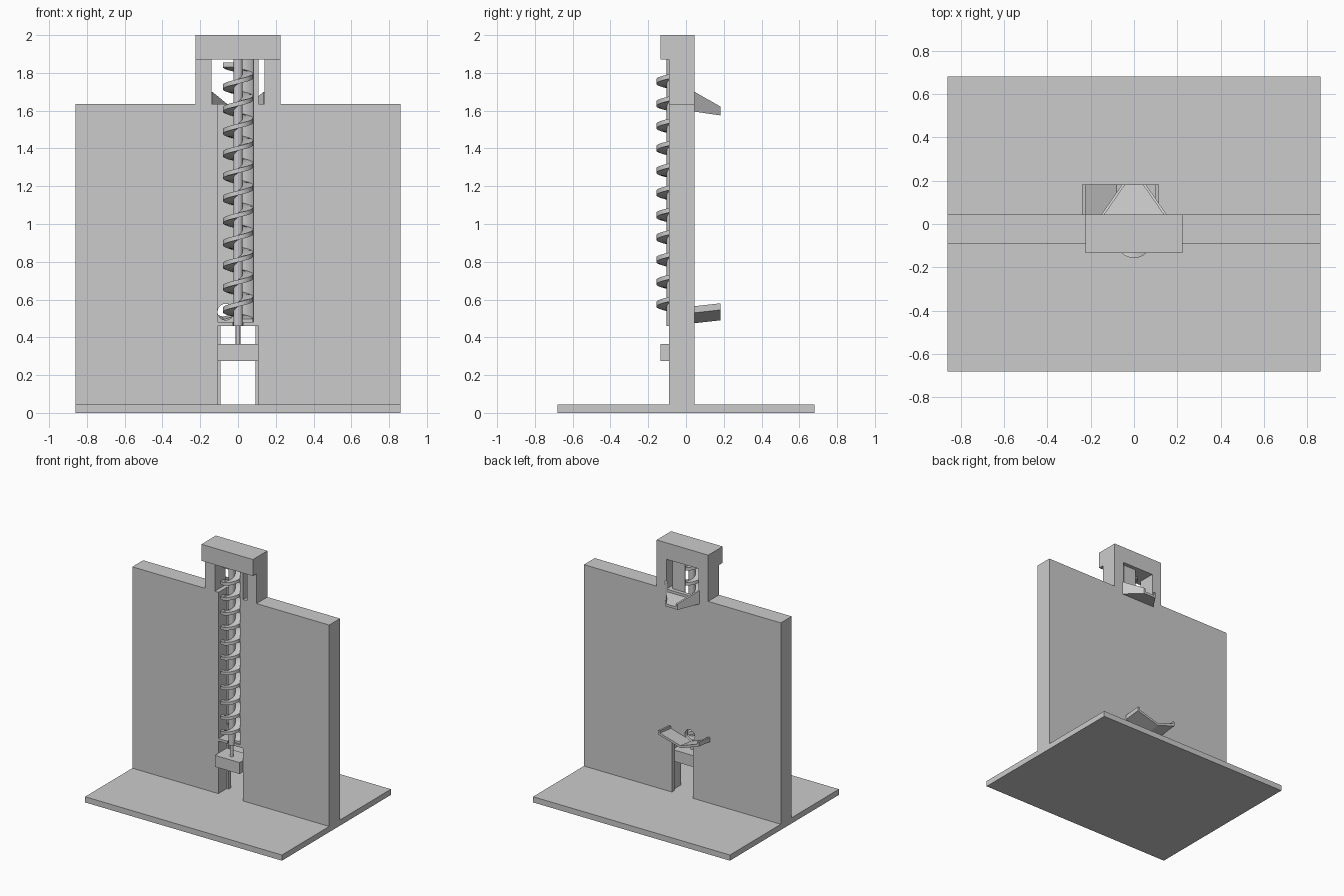
import bpy, bmesh, math
from mathutils import Vector

if "Cube" in bpy.data.objects:
    bpy.data.objects.remove(bpy.data.objects["Cube"])

GREY = bpy.data.materials.new("light_grey")
GREY.diffuse_color = (0.6, 0.6, 0.6, 1)
GREY.use_nodes = True
GREY.node_tree.nodes["Principled BSDF"].inputs["Base Color"].default_value = GREY.diffuse_color


def finish(name, bm):
    bmesh.ops.recalc_face_normals(bm, faces=bm.faces)
    me = bpy.data.meshes.new(name)
    bm.to_mesh(me)
    bm.free()
    me.materials.append(GREY)
    ob = bpy.data.objects.new(name, me)
    bpy.context.collection.objects.link(ob)
    return ob


def box(name, x, y, z):
    bm = bmesh.new()
    bmesh.ops.create_cube(bm, size=1)
    for v in bm.verts:
        v.co = [r[0] + (c + 0.5) * (r[1] - r[0]) for c, r in zip(v.co, (x, y, z))]
    return finish(name, bm)


def extrude_y(name, outline, y0, y1, rise=0.0):
    """Extrude an x-z outline along y, optionally climbing in z."""
    bm = bmesh.new()
    face = bm.faces.new([bm.verts.new((x, y0, z)) for x, z in outline])
    new = bmesh.ops.extrude_face_region(bm, geom=[face])["geom"]
    for v in new:
        if isinstance(v, bmesh.types.BMVert):
            v.co += Vector((0, y1 - y0, rise))
    return finish(name, bm)


def cylinder(name, r, z0, z1, x=0, y=0, sides=48):
    bm = bmesh.new()
    bmesh.ops.create_cone(bm, cap_ends=True, segments=sides, radius1=r, radius2=r, depth=z1 - z0)
    bmesh.ops.translate(bm, verts=bm.verts, vec=(x, y, (z0 + z1) / 2))
    return finish(name, bm)


def activate(ob):
    bpy.ops.object.select_all(action='DESELECT')
    ob.select_set(True)
    bpy.context.view_layer.objects.active = ob


def cut(ob, *cutters):
    for c in cutters:
        activate(ob)
        m = ob.modifiers.new("cut", 'BOOLEAN')
        m.operation, m.solver, m.object = 'DIFFERENCE', 'EXACT', c
        bpy.ops.object.modifier_apply(modifier=m.name)
        bpy.data.objects.remove(c)


def smooth(ob):
    activate(ob)
    bpy.ops.object.shade_smooth_by_angle(angle=math.radians(30))


FRONT, BACK, RECESS = -0.09, 0.045, 0.015
AXIS_Y = -0.077

# Base plate
box("base_plate", (-0.86, 0.86), (-0.68, 0.68), (0, 0.045))

# Upright wall with raised neck, screw recess, lower slot, window and ball inlet
half = [(0.86, 0.045), (0.86, 1.635), (0.225, 1.635), (0.225, 1.87)]
wall = extrude_y("wall", half + [(-x, z) for x, z in reversed(half)], FRONT, BACK)
inlet = extrude_y("inlet_cutter", [(-0.065 + 0.043 * math.cos(a * math.pi / 16),
                                    0.535 + 0.043 * math.sin(a * math.pi / 16))
                                   for a in range(32)], -0.05, 0.1)
cut(wall,
    box("recess_cutter", (-0.108, 0.108), (-0.2, RECESS), (0.0, 1.9)),
    box("slot_cutter", (-0.092, 0.092), (-0.2, 0.2), (0.0, 0.46)),
    box("window_cutter", (-0.14, 0.14), (-0.2, 0.2), (1.635, 1.9)),
    inlet)
smooth(wall)

# Top cap overhanging the front
box("top_cap", (-0.225, 0.225), (-0.135, BACK), (1.87, 2.0))

# Half-round guide to the right of the screw, and the floor under it
guide = box("screw_guide", (0.0, 0.108), (FRONT, RECESS), (0.46, 1.87))
cut(guide, cylinder("groove_cutter", 0.082, 0.4, 1.95, 0, AXIS_Y))
smooth(guide)
floor = box("guide_floor", (-0.108, 0.108), (FRONT, RECESS), (0.46, 0.48))
cut(floor, cylinder("floor_cutter", 0.03, 0.4, 0.6, 0, AXIS_Y))

# Lower bearing block
box("bearing_block", (-0.108, 0.108), (-0.135, RECESS), (0.275, 0.365))

# Screw shaft and its thinner pin
smooth(cylinder("screw_shaft", 0.025, 0.46, 1.87, 0, AXIS_Y, 32))
smooth(cylinder("screw_pin", 0.012, 0.36, 0.465, 0, AXIS_Y, 24))

# Screw blade: rectangular section swept along a helix
bm = bmesh.new()
turns, steps, pitch = 11.5, 40, 0.118
rings = []
for i in range(int(turns * steps) + 1):
    a = 2 * math.pi * i / steps
    z = 0.486 + pitch * i / steps
    rings.append([bm.verts.new((r * math.cos(a), AXIS_Y + r * math.sin(a), z + h))
                  for r, h in ((0.02, -0.012), (0.08, -0.012), (0.08, 0.012), (0.02, 0.012))])
for p, q in zip(rings, rings[1:]):
    for k in range(4):
        bm.faces.new((p[k], p[(k + 1) % 4], q[(k + 1) % 4], q[k]))
bm.faces.new(rings[0])
bm.faces.new(rings[-1])
smooth(finish("screw_blade", bm))

# Upper chute: tapering floor with a side rim on each side
bm = bmesh.new()


def hexa(a, b):
    """Solid between two matching four-sided loops."""
    a, b = [[bm.verts.new(p) for p in loop] for loop in (a, b)]
    bm.faces.new(a)
    bm.faces.new(b)
    for k in range(4):
        bm.faces.new((a[k], a[(k + 1) % 4], b[(k + 1) % 4], b[k]))


TIP = 0.182
hexa([(-0.15, BACK, 1.595), (0.15, BACK, 1.595), (0.15, BACK, 1.615), (-0.15, BACK, 1.615)],
     [(-0.055, TIP, 1.575), (0.055, TIP, 1.575), (0.055, TIP, 1.595), (-0.055, TIP, 1.595)])
for s in (-1, 1):
    hexa([(s * 0.15, BACK, 1.595), (s * 0.136, BACK, 1.595),
          (s * 0.136, BACK, 1.70), (s * 0.15, BACK, 1.70)],
         [(s * 0.055, TIP, 1.575), (s * 0.041, TIP, 1.575),
          (s * 0.041, TIP, 1.622), (s * 0.055, TIP, 1.622)])
finish("upper_chute", bm)

# Lower chute: shallow V tray with end lips, tilted towards the inlet
extrude_y("lower_chute",
          [(-0.24, 0.53), (-0.08, 0.475), (0.115, 0.53), (0.115, 0.565), (0.1, 0.565),
           (0.1, 0.545), (-0.08, 0.494), (-0.225, 0.545), (-0.225, 0.565), (-0.24, 0.565)],
          BACK, TIP, rise=0.015)
